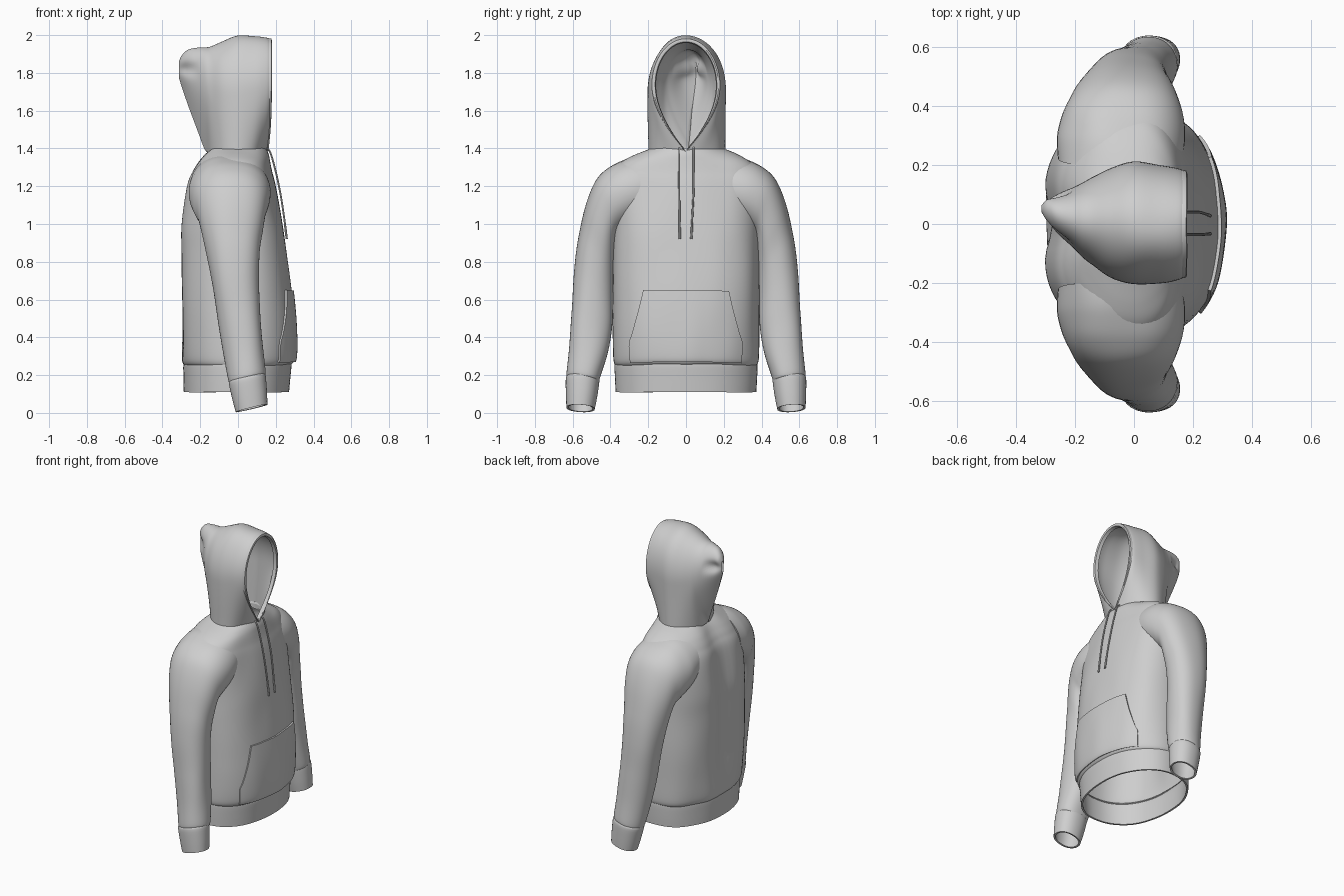
import bpy, bmesh, math
from mathutils import Vector, noise

if "Cube" in bpy.data.objects:
    bpy.data.objects.remove(bpy.data.objects["Cube"])

fabric = bpy.data.materials.new("light grey fabric")
fabric.use_nodes = True
GREY = (0.62, 0.62, 0.62, 1)
fabric.diffuse_color = GREY
fabric.node_tree.nodes["Principled BSDF"].inputs["Base Color"].default_value = GREY
parts = []


def spline(keys, n):
    """Smooth rows of numbers running through the key rows."""
    rows = []
    last = len(keys) - 1
    for i in range(last):
        a, b, c, d = (keys[min(max(i + k, 0), last)] for k in (-1, 0, 1, 2))
        for j in range(n):
            t = j / n
            rows.append([q + 0.5 * t * (r - p + t * (2*p - 5*q + 4*r - s + t * (3*(q - r) + s - p)))
                         for p, q, r, s in zip(a, b, c, d)])
    return rows + [list(keys[-1])]


def power(v, n):
    return math.copysign(abs(v) ** (2 / n), v)


def crumple(p, amount):
    """Soft cloth folds, longer in height than in width."""
    return p + noise.noise_vector(Vector((p.x * 6, p.y * 6, p.z * 2.5))) * amount


def loft(name, rows, closed=True, thickness=0.012, folds=0.007, mirror=False):
    bm = bmesh.new()
    rings = [[bm.verts.new(crumple(Vector(p), folds)) for p in row] for row in rows]
    n = len(rings[0])
    for a, b in zip(rings, rings[1:]):
        for i in range(n if closed else n - 1):
            j = (i + 1) % n
            bm.faces.new((a[i], a[j], b[j], b[i]))
    bmesh.ops.remove_doubles(bm, verts=bm.verts, dist=0.0005)
    bmesh.ops.recalc_face_normals(bm, faces=bm.faces)
    mesh = bpy.data.meshes.new(name)
    bm.to_mesh(mesh)
    bm.free()
    obj = bpy.data.objects.new(name, mesh)
    bpy.context.collection.objects.link(obj)
    mesh.materials.append(fabric)
    if thickness:
        mod = obj.modifiers.new("cloth", "SOLIDIFY")
        mod.thickness = thickness
    if mirror:
        mod = obj.modifiers.new("pair", "MIRROR")
        mod.use_axis = (False, True, False)
    parts.append(obj)
    return obj


# Torso: height, back, front, half width, squareness
BODY = spline([(0.25, -0.287, 0.277, 0.375, 2.2), (0.29, -0.303, 0.297, 0.385, 2.3), (0.45, -0.308, 0.297, 0.388, 2.4),
               (0.65, -0.31, 0.282, 0.388, 2.5), (0.85, -0.312, 0.259, 0.386, 2.5), (1.0, -0.311, 0.237, 0.386, 2.5),
               (1.2, -0.283, 0.197, 0.395, 2.4), (1.28, -0.252, 0.177, 0.38, 2.3), (1.33, -0.223, 0.167, 0.34, 2.2),
               (1.368, -0.197, 0.16, 0.275, 2), (1.4, -0.167, 0.147, 0.195, 2)], 7)


def body_row(z):
    for a, b in zip(BODY, BODY[1:]):
        if z <= b[0]:
            t = (z - a[0]) / (b[0] - a[0])
            return [p + (q - p) * t for p, q in zip(a, b)]
    return BODY[-1]


def body_ring(row, dent=0.035, sides=80):
    z, back, front, width, n = row
    ring = []
    for i in range(sides):
        a = math.tau * i / sides
        y = width * power(math.sin(a), n)
        c = power(math.cos(a), n)
        x = c * (front if c > 0 else -back)
        if c < 0:  # hollow along the spine
            x += dent * math.exp(-(y / 0.09) ** 2) * min(1, max(0, (z - 0.25) * 4))
        ring.append((x, y, z))
    return ring


loft("torso", [body_ring(r) for r in BODY])

# Ribbed waistband
band = spline([(0.11, -0.287, 0.27, 0.372, 2.2), (0.18, -0.289, 0.276, 0.376, 2.2),
               (0.255, -0.29, 0.282, 0.378, 2.2), (0.27, -0.282, 0.274, 0.37, 2.2)], 4)
loft("waistband", [body_ring(r) for r in band], folds=0.003)

# Front pocket, wrapped over the torso: height, half width
pocket = []
for z, half in spline([(0.265, 0.293), (0.3, 0.297), (0.37, 0.299), (0.42, 0.283), (0.54, 0.25), (0.65, 0.225)], 4):
    _, _, front, width, n = body_row(z)
    row = []
    for i in range(33):
        y = half * (i / 16 - 1)
        x = front * (1 - abs(y / width) ** n) ** (1 / n)
        row.append((x + 0.011, y * 1.01, z))
    pocket.append(row)
loft("front_pocket", pocket, closed=False, thickness=0.014)


def sleeve_ring(row, tilt, sides=48):
    yo, zo, yi, zi, back, front = row
    ring = []
    for i in range(sides):
        a = math.tau * i / sides
        s, c = power(math.sin(a), 2.2), power(math.cos(a), 2.2)
        ring.append(((back + front) / 2 + c * (front - back) / 2,
                     (yo + yi) / 2 + s * (yo - yi) / 2,
                     (zo + zi) / 2 + s * (zo - zi) / 2 + c * tilt))
    return ring


# Sleeves: outer y and z, inner y and z, back, front
sleeve = spline([(0.2, 1.365, 0.25, 1.0, -0.255, 0.165), (0.3, 1.347, 0.31, 0.98, -0.258, 0.168),
                 (0.395, 1.31, 0.355, 0.95, -0.243, 0.16), (0.47, 1.24, 0.37, 0.92, -0.216, 0.148),
                 (0.53, 1.10, 0.378, 0.85, -0.19, 0.135), (0.57, 0.93, 0.382, 0.75, -0.165, 0.115),
                 (0.592, 0.75, 0.385, 0.62, -0.136, 0.108), (0.607, 0.55, 0.39, 0.46, -0.103, 0.118),
                 (0.622, 0.36, 0.412, 0.31, -0.072, 0.134), (0.636, 0.21, 0.45, 0.19, -0.05, 0.147),
                 (0.63, 0.185, 0.46, 0.165, -0.042, 0.14)], 7)
loft("sleeves", [sleeve_ring(r, 0.02 * i / len(sleeve)) for i, r in enumerate(sleeve)],
     folds=0.009, mirror=True)

# Cuffs
cuff = spline([(0.628, 0.195, 0.46, 0.18, -0.042, 0.14), (0.637, 0.18, 0.458, 0.165, -0.047, 0.147),
               (0.636, 0.1, 0.47, 0.085, -0.03, 0.153), (0.633, 0.028, 0.483, 0.02, -0.012, 0.155)], 4)
loft("cuffs", [sleeve_ring(r, 0.02) for r in cuff], folds=0.002, mirror=True)


def hood_arch(row, steps=16):
    """Open arch: curved side wall below, rounded crown above."""
    x, low, foot, mid, wide, top, shift = row
    foot = max(0, foot)
    lean = 0.02 * min(1, max(0, (x - 0.03) * 8))
    half = []
    for i in range(steps):
        u = i / steps
        y = foot + (wide - foot) * math.sin(u * math.pi / 2)
        half.append((y, low + (mid - low) * u, x - lean * (1 - u) ** 2))
    for i in range(steps + 1):
        a = math.pi / 2 * i / steps
        half.append((wide * math.cos(a), mid + (top - mid) * math.sin(a), x))
    # pinched fold near the rear point
    pinch = min(0.45, max(0, -x - 0.2) * 6)
    half = [(y * (1 - pinch * math.exp(-((z - 1.82) / 0.035) ** 2)), z, hx) for y, z, hx in half]
    left = [(hx, y + shift, z) for y, z, hx in half]
    right = [(hx, shift - y, z) for y, z, hx in half]
    return left + right[-2::-1]


# Hood: x, foot height, foot half width, middle height, half width, crown, sideways shift
hood = spline([(0.172, 1.385, 0.002, 1.735, 0.178, 1.98, 0), (0.15, 1.37, 0.075, 1.73, 0.188, 1.99, 0),
               (0.09, 1.36, 0.165, 1.72, 0.2, 1.996, 0), (0.0, 1.36, 0.205, 1.7, 0.208, 1.997, 0.005),
               (-0.08, 1.36, 0.175, 1.7, 0.185, 1.965, 0.005), (-0.14, 1.375, 0.1, 1.71, 0.15, 1.94, 0.01),
               (-0.172, 1.395, 0, 1.73, 0.128, 1.935, 0.012), (-0.205, 1.48, 0, 1.76, 0.102, 1.935, 0.02),
               (-0.26, 1.62, 0, 1.8, 0.07, 1.925, 0.035), (-0.295, 1.72, 0, 1.83, 0.043, 1.895, 0.05),
               (-0.312, 1.775, 0, 1.82, 0.018, 1.86, 0.055)], 5)
loft("hood", [hood_arch(r) for r in hood], closed=False, thickness=0.014, folds=0.006)

# Stitched hem around the face opening
hem = [hood_arch((x, 1.383, 0.002, 1.735, 0.178 + g, 1.98 + g, 0)) for x, g in
       ((0.15, 0.002), (0.165, 0.005), (0.177, 0.002), (0.18, -0.006), (0.177, -0.015), (0.155, -0.02))]
loft("hood_hem", hem, closed=False, thickness=0.004, folds=0.003)

# Drawstrings hanging from the neck
for side, foot in ((-0.036, -0.033), (0.04, 0.028)):
    path = [(0.14, side, 1.41), (0.168, side, 1.385), (0.194, side, 1.3), (0.221, side, 1.18),
            (0.242, (side + foot) / 2, 1.05), (0.258, foot, 0.92)]
    points = [Vector(p) for p in spline(path, 4)]
    rings = []
    for k, p in enumerate(points):
        r = 0.006 if k > len(points) - 4 else 0.005
        rings.append([p + Vector((math.cos(a), math.sin(a), 0)) * r
                      for a in (math.tau * i / 8 for i in range(8))])
    cord = loft("drawstring", rings, thickness=0, folds=0)
    bm = bmesh.new()
    bm.from_mesh(cord.data)
    bmesh.ops.holes_fill(bm, edges=bm.edges, sides=8)
    bm.to_mesh(cord.data)
    bm.free()

# Bake the modifiers and smooth everything but the hems
bpy.ops.object.select_all(action="DESELECT")
for obj in parts:
    obj.select_set(True)
bpy.context.view_layer.objects.active = parts[0]
bpy.ops.object.convert(target="MESH")
bpy.ops.object.shade_smooth_by_angle(angle=math.radians(40))
